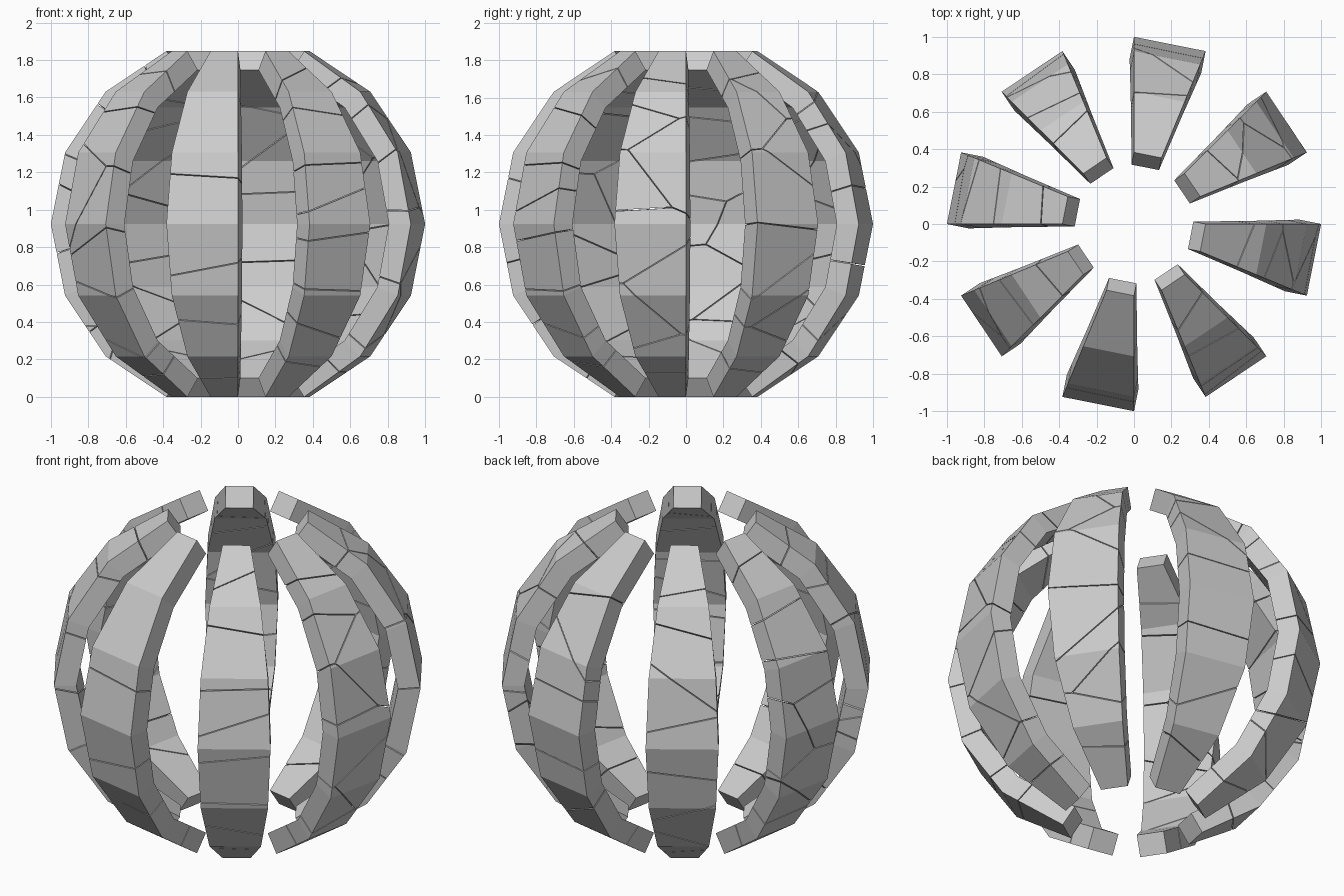
import bpy, bmesh, random
from math import sin, cos, radians
from mathutils import Vector

if "Cube" in bpy.data.objects:
    bpy.data.objects.remove(bpy.data.objects["Cube"])

random.seed(11)
CENTRE_Z = sin(radians(67.5))
THICK = 0.12      # shell thickness
GAP = 0.0025      # half width of a crack
ELEVATIONS = [-67.5 + 22.5 * i for i in range(7)]


def polar(az, el, r=1.0):
    a, e = radians(az), radians(el)
    return Vector((r * cos(e) * cos(a), r * cos(e) * sin(a), r * sin(e)))


def rib_solid(az0):
    """One thick gore of a 16 x 8 sphere, open at both poles."""
    bm = bmesh.new()
    rows = []
    for el in ELEVATIONS:
        # end rows follow the normal of their only face
        inward = polar(az0 + 11.25, max(-56.25, min(56.25, el)), THICK)
        left, right = polar(az0, el), polar(az0 + 22.5, el)
        rows.append([bm.verts.new(p) for p in
                     (left, right, right - inward, left - inward)])
    for low, high in zip(rows, rows[1:]):
        for i in range(4):
            j = (i + 1) % 4
            bm.faces.new((low[i], low[j], high[j], high[i]))
    bm.faces.new(rows[0][::-1])
    bm.faces.new(rows[-1])
    bmesh.ops.recalc_face_normals(bm, faces=bm.faces)
    return bm


def shard(solid, seed, others):
    """Voronoi cell of the seed: slice the solid by each mid plane."""
    bm = solid.copy()
    for other in others:
        n = (other - seed).normalized()
        cut = bmesh.ops.bisect_plane(
            bm, geom=bm.verts[:] + bm.edges[:] + bm.faces[:], dist=1e-6,
            plane_co=(seed + other) / 2 - n * GAP, plane_no=n,
            clear_outer=True)["geom_cut"]
        edges = [e for e in cut if isinstance(e, bmesh.types.BMEdge)
                 and e.is_boundary]
        if edges:
            bmesh.ops.edgeloop_fill(bm, edges=edges)
    bmesh.ops.recalc_face_normals(bm, faces=bm.faces)
    return bm


def crack_seeds(az0, count):
    step = 136 / count
    return [polar(az0 + random.uniform(2, 20.5),
                  -68 + step * (i + random.uniform(0.1, 0.9)),
                  random.uniform(0.89, 0.99)) for i in range(count)]


# eight ribs, every other gore of the sphere
for k, count in enumerate((10, 10, 7, 9, 10, 9, 5, 9)):
    az0 = 45 * k - 22.5
    if k == 6:   # front rib has only a few, nearly level cracks
        seeds = [polar(az0 + a, e, 0.94) for a, e in
                 ((11, 33), (9, -2), (14, -27), (13, -39), (12, -76))]
    else:
        seeds = crack_seeds(az0, count)
    solid = rib_solid(az0)
    mesh = bpy.data.meshes.new(f"cracked_rib_{k + 1}")
    joined = bmesh.new()
    for s in seeds:
        piece = shard(solid, s, [o for o in seeds if o is not s])
        temp = bpy.data.meshes.new("shard")
        piece.to_mesh(temp)
        joined.from_mesh(temp)
        bpy.data.meshes.remove(temp)
        piece.free()
    joined.to_mesh(mesh)
    joined.free()
    solid.free()
    rib = bpy.data.objects.new(f"cracked_rib_{k + 1}", mesh)
    rib.location.z = CENTRE_Z
    bpy.context.collection.objects.link(rib)
